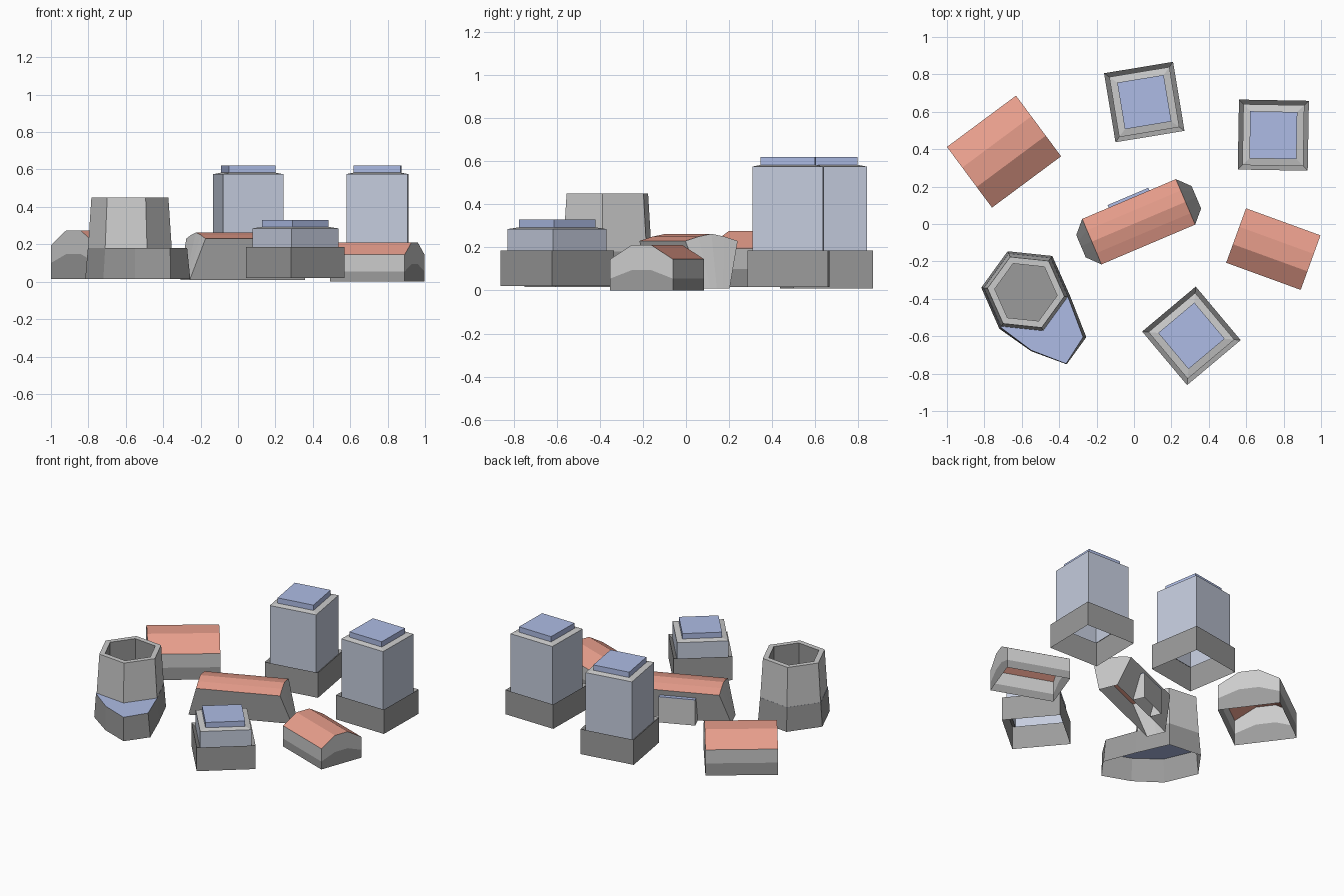
import bpy
from math import cos, sin, radians
from mathutils import Matrix

if "Cube" in bpy.data.objects:
    bpy.data.objects.remove(bpy.data.objects["Cube"])


def material(name, rgb):
    m = bpy.data.materials.new(name)
    m.diffuse_color = (*rgb, 1)
    m.use_nodes = True
    m.node_tree.nodes["Principled BSDF"].inputs["Base Color"].default_value = m.diffuse_color
    return m


RED = material("roof_red", (0.80, 0.34, 0.26))
BLUE = material("cap_blue", (0.42, 0.50, 0.78))
PALE = material("wall_blue_grey", (0.56, 0.61, 0.73))
DARK = material("dark_grey", (0.33, 0.33, 0.33))


def add(name, verts, faces, mat=None, loc=(0, 0), ang=0):
    me = bpy.data.meshes.new(name)
    me.from_pydata(verts, [], faces)
    me.update()
    if mat:
        me.materials.append(mat)
    ob = bpy.data.objects.new(name, me)
    ob.matrix_world = Matrix.Translation((*loc, 0)) @ Matrix.Rotation(radians(ang), 4, 'Z')
    bpy.context.collection.objects.link(ob)
    return ob


def loft(name, rings, mat=None, cap=False, **place):
    """Skin between counter-clockwise rings listed from bottom to top."""
    n = len(rings[0])
    faces = [(k * n + i, k * n + (i + 1) % n, (k + 1) * n + (i + 1) % n, (k + 1) * n + i)
             for k in range(len(rings) - 1) for i in range(n)]
    if cap:
        faces.append(tuple(range((len(rings) - 1) * n, len(rings) * n)))
    return add(name, [p for r in rings for p in r], faces, mat, **place)


def square(h, z):
    return [(-h, -h, z), (h, -h, z), (h, h, z), (-h, h, z)]


# Square towers: plinth, walls, roof edge and raised cap
def tower(name, loc, ang, z0, top):
    p = dict(loc=loc, ang=ang)
    a, b, c = 0.187, 0.163, 0.126
    loft(name + "_plinth", [square(a, z0), square(a, 0.185), square(b, 0.165)], DARK, **p)
    loft(name + "_walls", [square(b, 0.165), square(b, top)], PALE, **p)
    loft(name + "_roof_edge", [square(b, top), square(c, top + 0.008)], **p)
    loft(name + "_cap", [square(c, top + 0.008), square(c, top + 0.045)], BLUE, True, **p)


tower("back_tower", (0.055, 0.652), 9.4, 0.01, 0.575)
tower("right_tower", (0.745, 0.475), -1, 0.015, 0.575)
tower("low_tower", (0.307, -0.598), 40, 0.02, 0.285)


# Houses: the roof profile is a list of (fraction across, height)
def house_ring(profile, hl, hw, height):
    end = [(hl, (2 * f - 1) * hw, height(z)) for f, z in profile]
    return end + [(-hl, (1 - 2 * f) * hw, height(z)) for f, z in profile]


def roof(name, profile, hl, hw, **p):
    ring = house_ring(profile, hl, hw, lambda z: z)
    n = len(ring)
    add(name, ring, [(i, i + 1, n - 2 - i, n - 1 - i) for i in range(n // 2 - 1)], RED, **p)


def house(name, loc, ang, hl, hw, z0, eave, top, drop):
    p = dict(loc=loc, ang=ang)
    prof = [(0, eave), (0.34, top), (0.66, top), (1, eave)]
    ground = house_ring(prof, hl, hw, lambda z: z0)
    mid = house_ring(prof, hl, hw, lambda z: eave - drop + (z - eave) * 0.6)
    high = house_ring(prof, hl, hw, lambda z: z)
    loft(name + "_lower_walls", [ground, mid], DARK, **p)
    loft(name + "_upper_walls", [mid, high], **p)
    roof(name + "_roof", prof, hl, hw, **p)


house("large_house", (-0.695, 0.387), 36.6, 0.23, 0.202, 0.015, 0.195, 0.275, 0.095)
house("small_house", (0.745, -0.134), -20, 0.212, 0.155, 0.0, 0.145, 0.21, 0.09)

# Central hall: walls lean in below the eaves, ends flare out to the ground
place = dict(loc=(0.025, 0.012), ang=23)
hall = [(0, 0.23), (0.25, 0.25), (0.5, 0.263), (0.75, 0.25), (1, 0.23)]
loft("hall_walls", [house_ring(hall, 0.335, 0.065, lambda z: 0.01),
                    house_ring(hall, 0.272, 0.132, lambda z: z)], **place)
roof("hall_roof", hall, 0.272, 0.132, **place)


# Shallow porch on the back of the hall
def porch(z):
    return [(-0.118, 0.07, z), (0.118, 0.07, z), (0.118, 0.147, z), (-0.118, 0.147, z)]


loft("porch_walls", [porch(0.01), porch(0.185)], **place)
loft("porch_top", [porch(0.185), porch(0.19)], BLUE, True, **place)


# Six-sided open tower on a wide base with a terrace
def hexa(r, z, count=6):
    return [(-0.578 + r * cos(radians(60 * i - 6)), -0.365 + r * sin(radians(60 * i - 6)), z)
            for i in range(count)]


low = hexa(0.24, 0.015, 4) + [(x, y, 0.015) for x, y in
                              ((-0.72, -0.56), (-0.55, -0.68), (-0.36, -0.75), (-0.255, -0.605))]
high = hexa(0.226, 0.18, 4) + [(x, y, 0.18) for x, y in
                               ((-0.71, -0.555), (-0.55, -0.675), (-0.363, -0.747), (-0.272, -0.605))]
loft("keep_base", [low, high], DARK)
add("keep_terrace", high, [tuple(range(8))], BLUE)
loft("keep_walls", [hexa(0.225, 0.18), hexa(0.207, 0.45), hexa(0.168, 0.45)])
loft("keep_inside", [hexa(0.168, 0.45), hexa(0.168, 0.2)], DARK, True)
